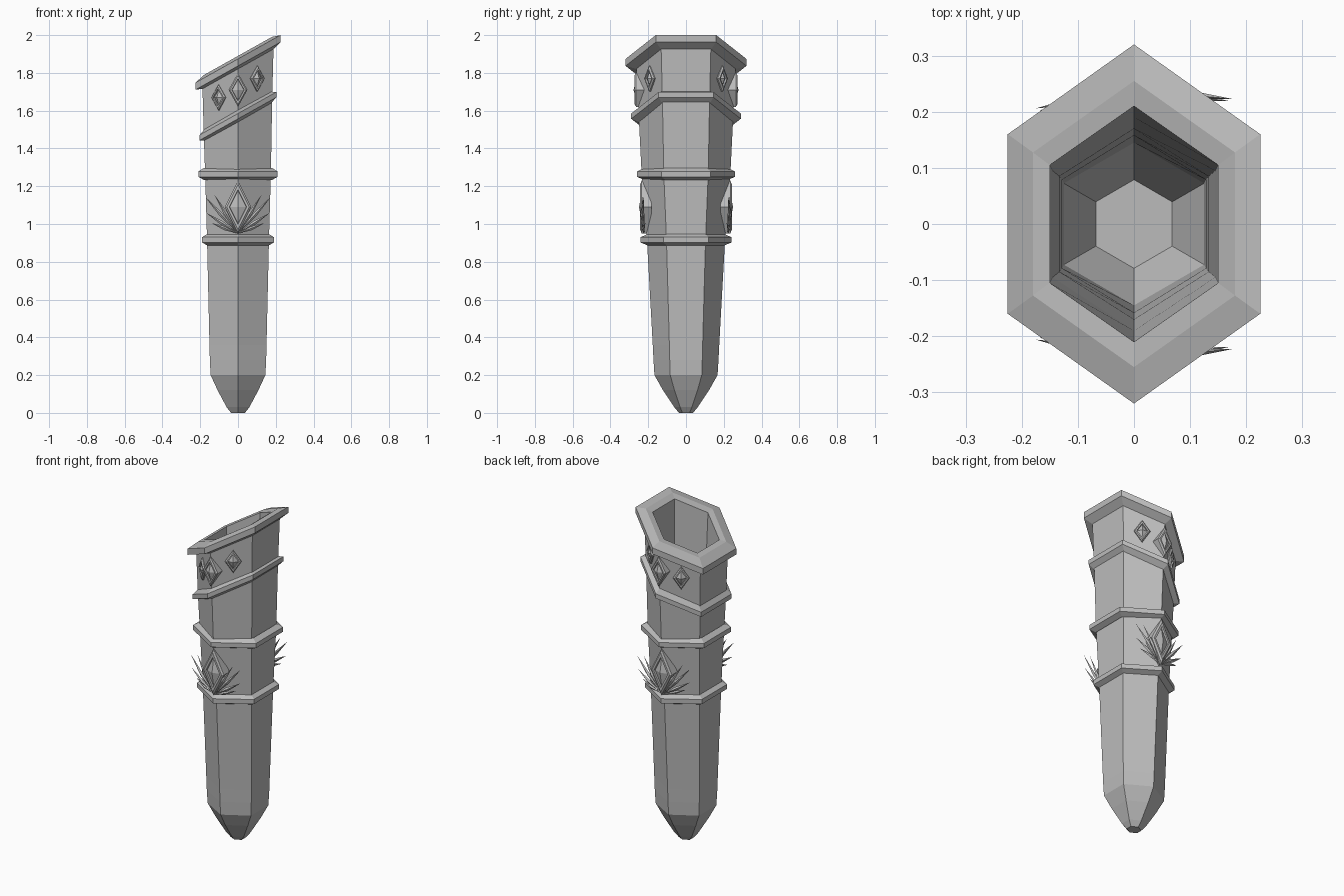
import bpy
import bmesh
from mathutils import Vector

cube = bpy.data.objects.get("Cube")
if cube:
    bpy.data.objects.remove(cube)

GREY = (0.5, 0.5, 0.5, 1)
grey = bpy.data.materials.new("plain grey")
grey.use_nodes = True
grey.diffuse_color = GREY
grey.node_tree.nodes["Principled BSDF"].inputs["Base Color"].default_value = GREY

SLOPE = 0.56  # tilt of the mouth and of the upper band


def finish(name, bm):
    bmesh.ops.recalc_face_normals(bm, faces=bm.faces)
    mesh = bpy.data.meshes.new(name)
    bm.to_mesh(mesh)
    bm.free()
    mesh.materials.append(grey)
    obj = bpy.data.objects.new(name, mesh)
    bpy.context.collection.objects.link(obj)
    return obj


def hexagon(bm, z, a, b, slope=0):
    """Six-sided ring: half width a, ridges at y = +-b, optionally tilted."""
    points = [(0, -b), (a, -b / 2), (a, b / 2), (0, b), (-a, b / 2), (-a, -b / 2)]
    return [bm.verts.new((x, y, z + slope * x)) for x, y in points]


def bridge(bm, low, high):
    n = len(low)
    for i in range(n):
        j = (i + 1) % n
        bm.faces.new((low[i], low[j], high[j], high[i]))


def loft(name, rings, closed=False):
    bm = bmesh.new()
    loops = [hexagon(bm, *ring) for ring in rings]
    for low, high in zip(loops, loops[1:]):
        bridge(bm, low, high)
    if closed:
        bridge(bm, loops[-1], loops[0])
    else:
        bm.faces.new(loops[0])
        bm.faces.new(loops[-1])
    return finish(name, bm)


# Hollow sheath: outer wall up, inner wall back down to the floor
loft("sheath_body", [
    (0, 0.037, 0.037), (0.03, 0.06, 0.062), (0.12, 0.108, 0.122),
    (0.2, 0.145, 0.167), (0.28, 0.149, 0.172), (0.36, 0.151, 0.176),
    (0.92, 0.164, 0.207), (1.265, 0.174, 0.235),
    (1.565, 0.181, 0.25, SLOPE), (1.86, 0.189, 0.265, SLOPE),
    (1.88, 0.15, 0.21, SLOPE), (1.565, 0.145, 0.19, SLOPE),
    (1.265, 0.133, 0.17), (0.92, 0.128, 0.158),
    (0.22, 0.125, 0.145), (0.1, 0.068, 0.079),
])

# Bevelled bands round the sheath
for name, z, a, b, slope in [
    ("lower_band", 0.917, 0.19, 0.24, 0),
    ("middle_band", 1.265, 0.21, 0.26, 0),
    ("slanted_band", 1.572, 0.203, 0.29, SLOPE),
]:
    loft(name, [
        (z - 0.032, a - 0.03, b - 0.04, slope), (z - 0.015, a, b, slope),
        (z + 0.013, a, b, slope), (z + 0.032, a - 0.03, b - 0.04, slope),
        (z, a - 0.05, b - 0.065, slope),
    ], closed=True)

# Flared mouth rim
loft("mouth_rim", [
    (1.82, 0.185, 0.26, SLOPE), (1.837, 0.225, 0.32, SLOPE),
    (1.874, 0.225, 0.32, SLOPE), (1.89, 0.18, 0.255, SLOPE),
    (1.885, 0.15, 0.21, SLOPE), (1.84, 0.15, 0.21, SLOPE),
], closed=True)


def diamond(name, centre, normal, w, h, depth):
    """Framed diamond: bevelled sides, sunken inner edge, pointed stone."""
    centre, normal = Vector(centre), Vector(normal).normalized()
    side = Vector((-normal.y, normal.x, 0))
    up = Vector((0, 0, 1))
    bm = bmesh.new()

    def ring(scale, out):
        return [bm.verts.new(centre + normal * out + side * (u * w * scale) + up * (v * h * scale))
                for u, v in ((1, 0), (0, 1), (-1, 0), (0, -1))]

    loops = [ring(1, -depth), ring(1, -0.008), ring(0.85, 0),
             ring(0.66, 0), ring(0.62, -0.01)]
    for low, high in zip(loops, loops[1:]):
        bridge(bm, low, high)
    bm.faces.new(loops[0])
    tip = bm.verts.new(centre + normal * 0.006)
    for i in range(4):
        bm.faces.new((loops[-1][i], loops[-1][(i + 1) % 4], tip))
    return finish(name, bm)


def leaf_fan(name, sy):
    """Slim pointed leaves spreading from below the large diamond."""
    bm = bmesh.new()
    for sx in (-1, 1):
        reach = 0.227 if sx > 0 else 0.21
        for i, (x, z) in enumerate([(0.125, 1.155), (0.175, 1.145), (0.17, 1.06), (0.14, 1.005)]):
            root = Vector((0, sy * 0.222, 0.95))
            tip = Vector((sx * x, sy * (reach - 0.004 * i), z))
            along = tip - root
            across = along.cross(Vector((0, 1, 0))).normalized() * 0.011
            out = Vector((0, sy * 0.009, 0))
            mid = root + along * 0.5 + out
            belt = [bm.verts.new(mid + d) for d in (across, out, -across, -out)]
            ends = [bm.verts.new(root), bm.verts.new(tip)]
            for end in ends:
                for k in range(4):
                    bm.faces.new((belt[k], belt[(k + 1) % 4], end))
    return finish(name, bm)


# Ornaments on the front and back ridges
for label, sy in (("front", -1), ("back", 1)):
    diamond(label + "_large_diamond", (0, sy * 0.243, 1.09), (0, sy, 0), 0.07, 0.14, 0.06)
    diamond(label + "_centre_diamond", (0, sy * 0.272, 1.71), (0, sy, 0), 0.05, 0.09, 0.05)
    for side, sx, z in (("left", 1, 1.77), ("right", -1, 1.67)):
        diamond(f"{label}_{side}_diamond", (sx * 0.108, sy * 0.2, z),
                (sx * 0.566, sy * 0.825, 0), 0.045, 0.068, 0.03)
    leaf_fan(label + "_leaves", sy)
